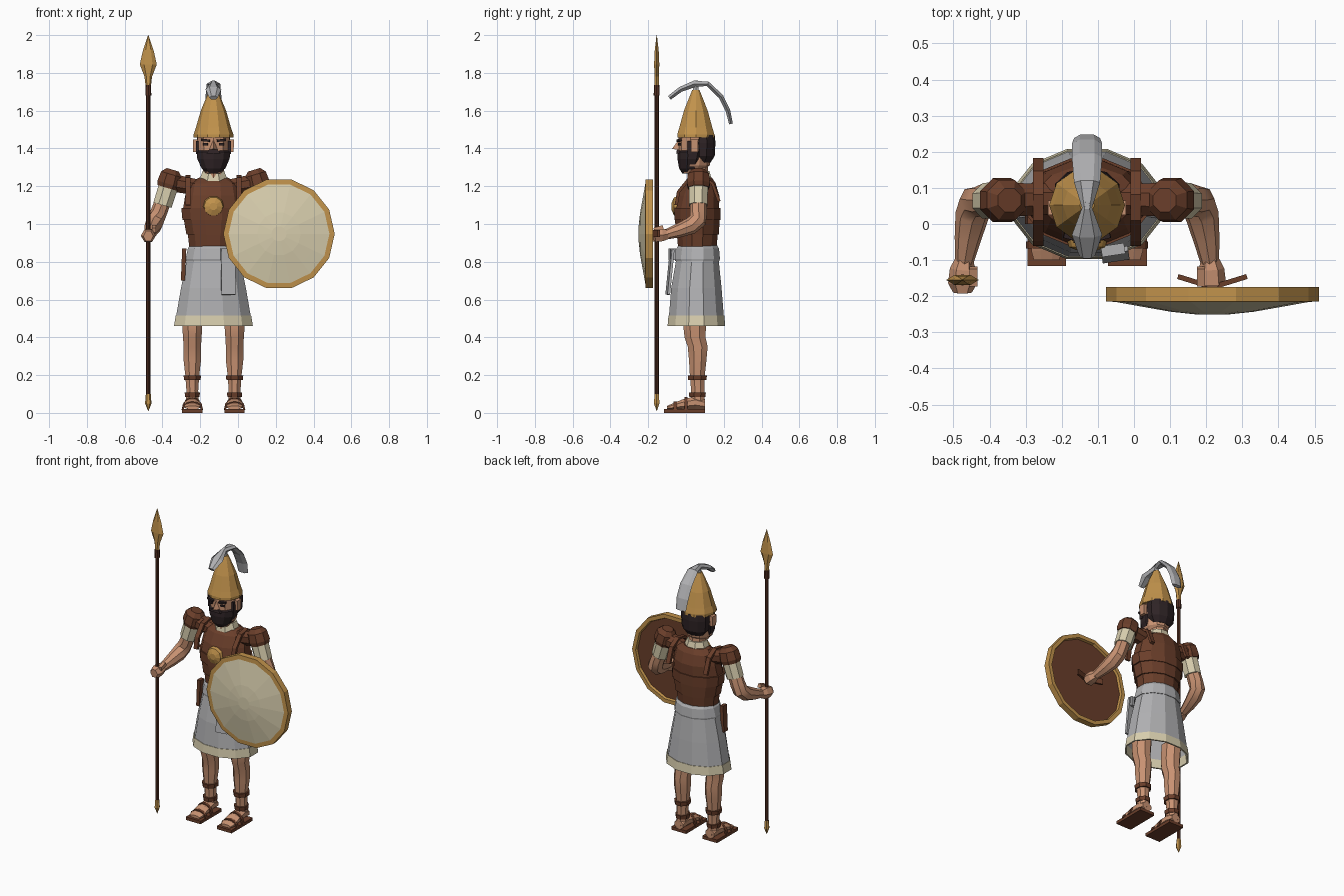
import bpy, bmesh, math
from mathutils import Vector

CX = -0.13  # body centre line


def material(name, r, g, b):
    m = bpy.data.materials.new(name)
    lin = [((c / 255 + 0.055) / 1.055) ** 2.4 for c in (r, g, b)]
    m.diffuse_color = (*lin, 1)
    return m


SKIN = material("skin", 200, 146, 114)
LEATHER = material("leather_brown", 106, 62, 42)
WOOD = material("dark_wood", 84, 48, 34)
GOLD = material("bronze_gold", 194, 147, 76)
CREAM = material("cream", 216, 206, 174)
GREY = material("cloth_grey", 176, 176, 178)
HAIR = material("dark_hair", 46, 35, 37)


def finish(name, bm, mats, smooth=None):
    bmesh.ops.recalc_face_normals(bm, faces=bm.faces)
    me = bpy.data.meshes.new(name)
    bm.to_mesh(me)
    bm.free()
    for m in mats:
        me.materials.append(m)
    ob = bpy.data.objects.new(name, me)
    bpy.context.collection.objects.link(ob)
    if smooth:
        bpy.context.view_layer.objects.active = ob
        ob.select_set(True)
        bpy.ops.object.shade_smooth_by_angle(angle=math.radians(smooth))
        ob.select_set(False)
    return ob


def loft(name, rings, mats, n=8, axis=None, hint=(1, 0, 0), phase=0.0, smooth=None, bands=None):
    """Skin elliptical rings (x, y, z, half_width, half_depth) into a closed solid."""
    mats = mats if isinstance(mats, list) else [mats]
    bm, loops = bmesh.new(), []
    pts = [Vector(r[:3]) for r in rings]
    for i, r in enumerate(rings):
        t = Vector(axis) if axis else pts[min(i + 1, len(pts) - 1)] - pts[max(i - 1, 0)]
        t.normalize()
        h = Vector(hint)
        u = (h - t * h.dot(t)).normalized()
        v = t.cross(u)
        loops.append([bm.verts.new(pts[i] + u * r[3] * math.cos(a) + v * r[4] * math.sin(a))
                      for a in ((k + phase) * math.tau / n for k in range(n))])
    for i in range(len(loops) - 1):
        for k in range(n):
            j = (k + 1) % n
            f = bm.faces.new((loops[i][k], loops[i][j], loops[i + 1][j], loops[i + 1][k]))
            f.material_index = bands[i] if bands else 0
    bm.faces.new(loops[0][::-1]).material_index = bands[0] if bands else 0
    bm.faces.new(loops[-1]).material_index = bands[-1] if bands else 0
    return finish(name, bm, mats, smooth)


def stack(name, rows, mats, x=CX, **kw):
    """Vertical loft from (z, y, half_width, half_depth)."""
    return loft(name, [(x, y, z, a, b) for z, y, a, b in rows], mats, axis=(0, 0, 1), **kw)


def box(name, centre, size, mat, rot=(0, 0, 0), taper=1.0):
    bm = bmesh.new()
    bmesh.ops.create_cube(bm, size=1)
    for v in bm.verts:
        k = taper if v.co.z > 0 else 1
        v.co = Vector((v.co.x * size[0] * k, v.co.y * size[1] * k, v.co.z * size[2]))
    ob = finish(name, bm, [mat])
    ob.location, ob.rotation_euler = centre, rot
    return ob


# Spear
SX, SY = -0.475, -0.155
stack("spear_shaft", [(0.08, SY, .011, .011), (1.70, SY, .011, .011)], WOOD, x=SX)
stack("spear_socket", [(1.68, SY, .016, .016), (1.735, SY, .015, .015)], WOOD, x=SX)
stack("spear_head", [(1.73, SY, .014, .014), (1.78, SY, .02, .013), (1.845, SY, .045, .016),
                     (1.92, SY, .028, .012), (2.0, SY, .001, .001)], GOLD, x=SX, n=6)
stack("spear_butt", [(0.01, SY, .001, .001), (0.05, SY, .017, .017), (0.10, SY, .013, .013)], GOLD, x=SX, n=6)

# Shield: plank back, bronze rim, domed cream face
profile = [(-.19, .002), (-.19, .265), (-.175, .27), (-.175, .295), (-.214, .295), (-.216, .267),
           (-.228, .2), (-.243, .115), (-.251, .04)]
loft("shield", [(.217, y, .948, r, r) for y, r in profile], [LEATHER, GOLD, CREAM],
     n=14, axis=(0, -1, 0), bands=[0, 1, 1, 1, 1, 2, 2, 2])
for s in (-1, 1):
    box("shield_grip", (.217 + s * .055, -.158, .95), (.085, .014, .035), LEATHER, rot=(0, 0, s * .3))

# Torso armour made of overlapping bands
stack("cuirass", [(.87, .06, .132, .105), (.945, .06, .14, .112), (.945, .06, .148, .118),
                  (1.02, .06, .162, .122), (1.02, .06, .17, .126), (1.085, .06, .176, .126),
                  (1.085, .06, .166, .12), (1.15, .068, .155, .112), (1.215, .075, .14, .085),
                  (1.245, .08, .08, .06)], LEATHER, n=12, phase=.5)
stack("chest_disc_rim", [(1.09, -.05, .001, .001), (1.091, -.05, .001, .001)], GOLD)
bpy.data.objects.remove(bpy.data.objects["chest_disc_rim"])
loft("chest_disc", [(CX, -.045, 1.093, .056, .056), (CX, -.064, 1.093, .05, .05),
                    (CX, -.076, 1.093, .02, .02)], GOLD, n=10, axis=(0, -1, 0))
stack("collar", [(1.20, .072, .095, .078), (1.235, .072, .08, .07), (1.28, .07, .062, .058)], CREAM, n=8, phase=.5)
stack("neck", [(1.2, .065, .055, .055), (1.33, .06, .055, .055)], SKIN)

# Skirt with cream hem, open underneath
stack("skirt", [(.88, .062, .13, .108), (.80, .06, .148, .118), (.66, .055, .178, .138), (.515, .055, .204, .15),
                (.515, .055, .207, .153), (.46, .055, .216, .158), (.46, .055, .206, .148),
                (.515, .055, .198, .143), (.80, .06, .138, .108)],
      [GREY, CREAM], n=12, phase=.5, bands=[0, 0, 0, 1, 1, 1, 1, 0])
stack("waist_sash", [(.805, .06, .151, .121), (.815, .06, .153, .124), (.87, .062, .14, .117), (.885, .062, .13, .107)],
      GREY, n=12, phase=.5)
box("sash_flap", (-.052, -.085, .745), (.075, .014, .24), GREY, rot=(-.1, 0, .15))
box("sash_knot", (-.058, -.072, .84), (.065, .03, .06), GREY, rot=(0, 0, .15))
box("dagger_sheath", (-.288, .02, .785), (.022, .04, .17), LEATHER, rot=(0, .04, 0))

# Head
stack("head", [(1.27, .03, .045, .05), (1.31, .045, .075, .08), (1.38, .05, .086, .09), (1.47, .052, .09, .092)],
      SKIN, n=10, phase=.5)
stack("beard", [(1.268, .02, .035, .04), (1.295, .025, .066, .062), (1.345, .032, .09, .077),
                (1.382, .038, .094, .082), (1.392, .04, .08, .075)], HAIR, n=10, phase=.5)
stack("hair", [(1.325, .085, .06, .045), (1.36, .09, .088, .062), (1.43, .09, .094, .066),
               (1.47, .09, .09, .062)], HAIR, n=10, phase=.5)
bm = bmesh.new()
bridge, tip, l, r = [bm.verts.new(c) for c in ((CX, -.036, 1.45), (CX, -.074, 1.398),
                                               (CX - .022, -.036, 1.392), (CX + .022, -.036, 1.392))]
for f in ((bridge, l, tip), (bridge, tip, r), (l, r, tip), (bridge, r, l)):
    bm.faces.new(f)
finish("nose", bm, [SKIN])
box("moustache", (CX, -.042, 1.384), (.075, .02, .02), HAIR, taper=.6)
for s in (-1, 1):
    box("eyebrow", (CX + s * .042, -.036, 1.443), (.046, .016, .012), HAIR, rot=(0, s * -.12, s * .25))
    box("eye", (CX + s * .042, -.035, 1.422), (.026, .009, .011), HAIR, rot=(0, 0, s * .25))
    box("ear", (CX + s * .097, .045, 1.415), (.02, .035, .065), SKIN, taper=1.15)
    box("sideburn", (CX + s * .085, .02, 1.405), (.014, .026, .07), HAIR)

# Helmet and plume
stack("helmet", [(1.458, .052, .105, .103), (1.475, .052, .105, .103), (1.51, .052, .093, .092),
                 (1.60, .052, .067, .066), (1.67, .052, .038, .037), (1.71, .052, .02, .02)], GOLD, n=10)
plume = [(-.088, 1.668, .022, .014), (-.03, 1.712, .042, .016), (.045, 1.742, .014, .02), (.115, 1.742, .036, .014),
         (.185, 1.675, .042, .015), (.222, 1.60, .042, .014), (.238, 1.53, .036, .012)]
loft("plume", [(CX, y, z, a, b) for y, z, a, b in plume], GREY, n=6)
stack("plume_mount", [(1.69, .052, .016, .02), (1.76, .052, .008, .012)], GREY, n=6)

for s in (-1, 1):
    X = lambda d: CX + s * d

    # Shoulder strap on the armour, running over to the back
    loft("shoulder_strap", [(X(.135), y, z, .02, .012) for y, z in
                            ((-.052, 1.10), (-.04, 1.17), (.015, 1.238), (.08, 1.25), (.14, 1.215), (.175, 1.12))],
         LEATHER, n=4, phase=.5)

    # Arms
    loft("shoulder_joint", [(X(.09), .07, 1.195, .045, .045), (X(.2), .067, 1.215, .05, .05)],
         LEATHER, hint=(0, 1, 0), n=8, phase=.5)
    tilt = (s * .3, 0, -1)
    loft("shoulder_guard", [(X(.215), .066, 1.287, .036, .035), (X(.222), .066, 1.262, .062, .06),
                            (X(.236), .066, 1.212, .068, .066), (X(.242), .066, 1.19, .06, .06)],
         LEATHER, axis=tilt, n=8, phase=.5)
    loft("sleeve", [(X(.235), .066, 1.21, .056, .055), (X(.27), .064, 1.10, .054, .053)],
         CREAM, axis=tilt, n=8, phase=.5)
    loft("arm", [(X(.26), .065, 1.14, .042, .042), (X(.29), .066, 1.06, .044, .046), (X(.308), .062, 1.02, .047, .047),
                 (X(.318), .025, .99, .047, .045), (X(.33), -.04, .965, .037, .037), (X(.34), -.105, .945, .026, .027)],
         SKIN, n=8, smooth=40)
    loft("hand", [(X(.34), -.095, .945, .024, .028), (X(.344), -.125, .942, .036, .038),
                  (X(.345), -.165, .938, .04, .038), (X(.345), -.19 if s < 0 else -.175, .936, .026, .03)], SKIN, n=6)
    box("thumb", (X(.315), -.145, .975), (.022, .05, .024), SKIN, rot=(.3, 0, 0))

    # Legs
    lx = X(.112)
    leg = [(.56, .055, .058, .068), (.45, .046, .057, .064), (.40, .048, .053, .06), (.35, .062, .05, .057),
           (.28, .062, .05, .05), (.20, .06, .04, .043), (.12, .062, .034, .038), (.04, .062, .036, .042)]
    stack("leg", leg, SKIN, x=lx, n=8, phase=.5, smooth=40)
    for z, a in ((.185, .05), (.095, .044)):
        stack("ankle_strap", [(z - .012, .06, a - .003, a + .002), (z + .014, .06, a, a + .005)], LEATHER, x=lx, n=8, phase=.5)

    # Sandals and feet
    box("sandal_sole", (lx, -.008, .01), (.107, .218, .02), LEATHER)
    loft("foot", [(lx, .1, .045, .034, .028), (lx, .05, .055, .04, .036), (lx, -.02, .045, .044, .028),
                  (lx, -.075, .033, .046, .016), (lx, -.1, .028, .038, .01)], SKIN, n=8, phase=.5, axis=(0, -1, 0))
    for y, h in ((-.058, .056), (.0, .078)):
        arch = [(lx + .052 * math.cos(a), y, .015 + (h - .015) * math.sin(a), .013, .007)
                for a in (k * math.pi / 6 for k in range(7))]
        loft("sandal_strap", arch, LEATHER, n=4, phase=.5, hint=(0, 1, 0))
